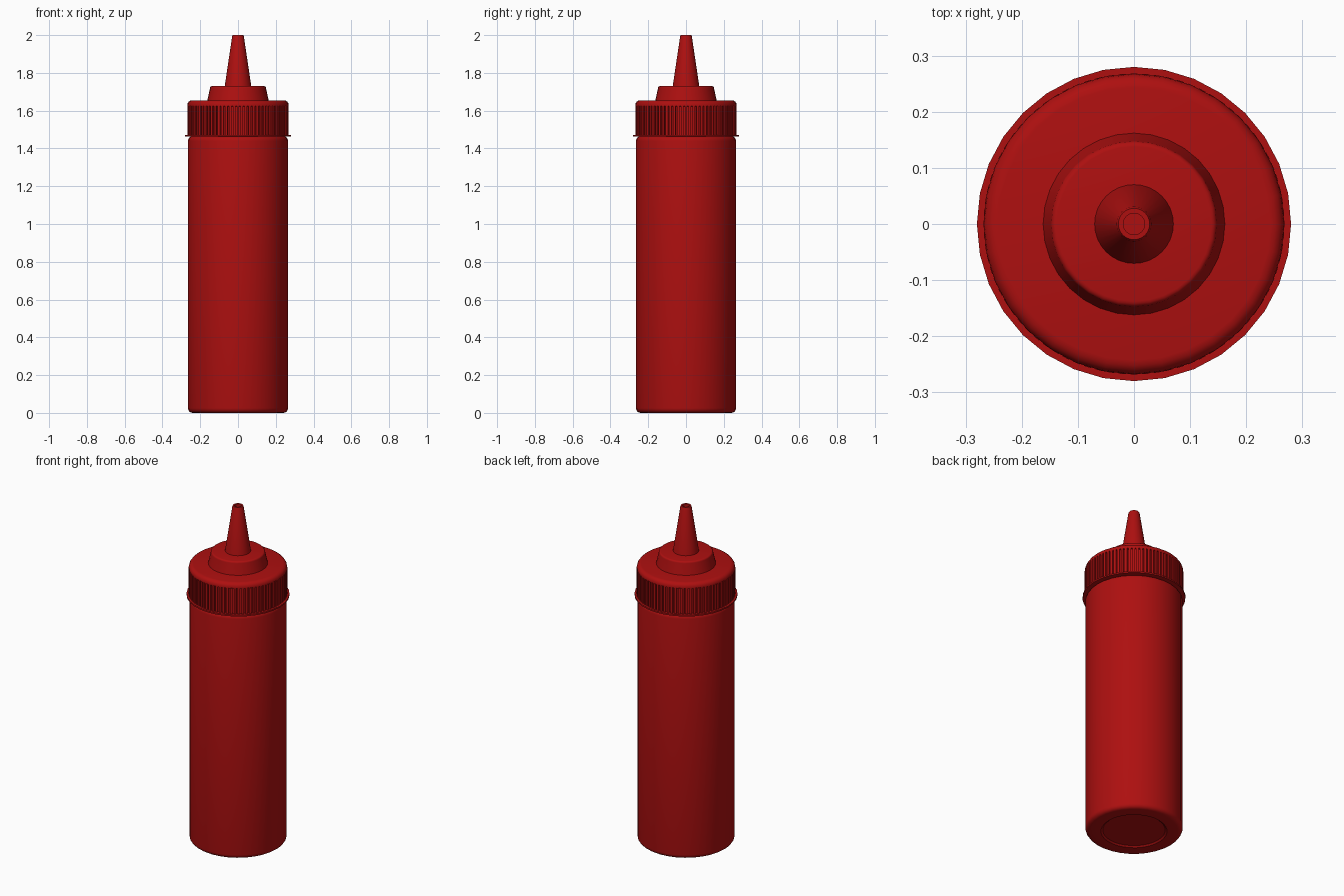
import bpy, bmesh, math
from mathutils import Matrix, Vector

cube = bpy.data.objects.get("Cube")
if cube:
    bpy.data.objects.remove(cube, do_unlink=True)

SIDES = 32
RIBS = 80

red = bpy.data.materials.new("red plastic")
red.use_nodes = True
red.diffuse_color = (0.42, 0.005, 0.005, 1)
red.node_tree.nodes["Principled BSDF"].inputs["Base Color"].default_value = red.diffuse_color


def finish(name, bm, angle=35):
    bmesh.ops.recalc_face_normals(bm, faces=bm.faces)
    mesh = bpy.data.meshes.new(name)
    bm.to_mesh(mesh)
    bm.free()
    mesh.materials.append(red)
    obj = bpy.data.objects.new(name, mesh)
    bpy.context.collection.objects.link(obj)
    bpy.ops.object.select_all(action="DESELECT")
    obj.select_set(True)
    bpy.context.view_layer.objects.active = obj
    bpy.ops.object.shade_smooth_by_angle(angle=math.radians(angle))
    return obj


def arc(r, z, size, start, end, steps=4):
    """Quarter-round profile points around the centre (r, z)."""
    angles = [math.radians(start + (end - start) * i / steps) for i in range(steps + 1)]
    return [(r + size * math.cos(a), z + size * math.sin(a)) for a in angles]


def lathe(name, profile, angle=35):
    """Revolve a radius/height profile around the z axis."""
    bm = bmesh.new()
    verts = [bm.verts.new((r, 0, z)) for r, z in profile]
    edges = [bm.edges.new(pair) for pair in zip(verts, verts[1:])]
    bmesh.ops.spin(bm, geom=verts + edges, cent=(0, 0, 0), axis=(0, 0, 1),
                   angle=math.tau, steps=SIDES)
    bmesh.ops.remove_doubles(bm, verts=bm.verts, dist=0.0002)
    return finish(name, bm, angle)


# Bottle body: recessed base, rounded edges and a neck hidden in the cap
lathe("bottle_body",
      [(0, 0.008), (0.17, 0.008), (0.18, 0)]
      + arc(0.24, 0.025, 0.025, -90, 0)
      + arc(0.24, 0.0 + 1.44, 0.025, 0, 90)
      + [(0.22, 1.465), (0.22, 1.6), (0, 1.6)])

# Thin flange below the ribbed band
lathe("cap_flange", [(0.22, 1.463), (0.28, 1.463), (0.28, 1.472), (0.22, 1.472), (0.22, 1.463)])

# Cap shell with a rounded top edge
lathe("cap_shell",
      [(0.22, 1.468), (0.259, 1.468), (0.259, 1.622), (0.268, 1.625)]
      + arc(0.243, 1.63, 0.025, 0, 90)
      + [(0, 1.655)])

# Grip ribs around the cap
bm = bmesh.new()
for i in range(RIBS):
    turn = math.tau * i / RIBS
    place = (Matrix.Rotation(turn, 4, "Z") @ Matrix.Translation(Vector((0.26, 0, 1.548)))
             @ Matrix.Diagonal((0.016, 0.013, 0.156, 1)))
    bmesh.ops.create_cube(bm, size=1, matrix=place)
finish("grip_ribs", bm)

# Raised collar under the nozzle
lathe("cap_collar",
      [(0.163, 1.65), (0.161, 1.66), (0.148, 1.72)]
      + arc(0.138, 1.72, 0.01, 20, 90, 3)
      + [(0, 1.73)])

# Tapered nozzle with an open tip
lathe("nozzle",
      [(0.071, 1.725), (0.031, 1.993), (0.028, 2), (0.019, 2), (0.019, 1.95), (0, 1.95)])
